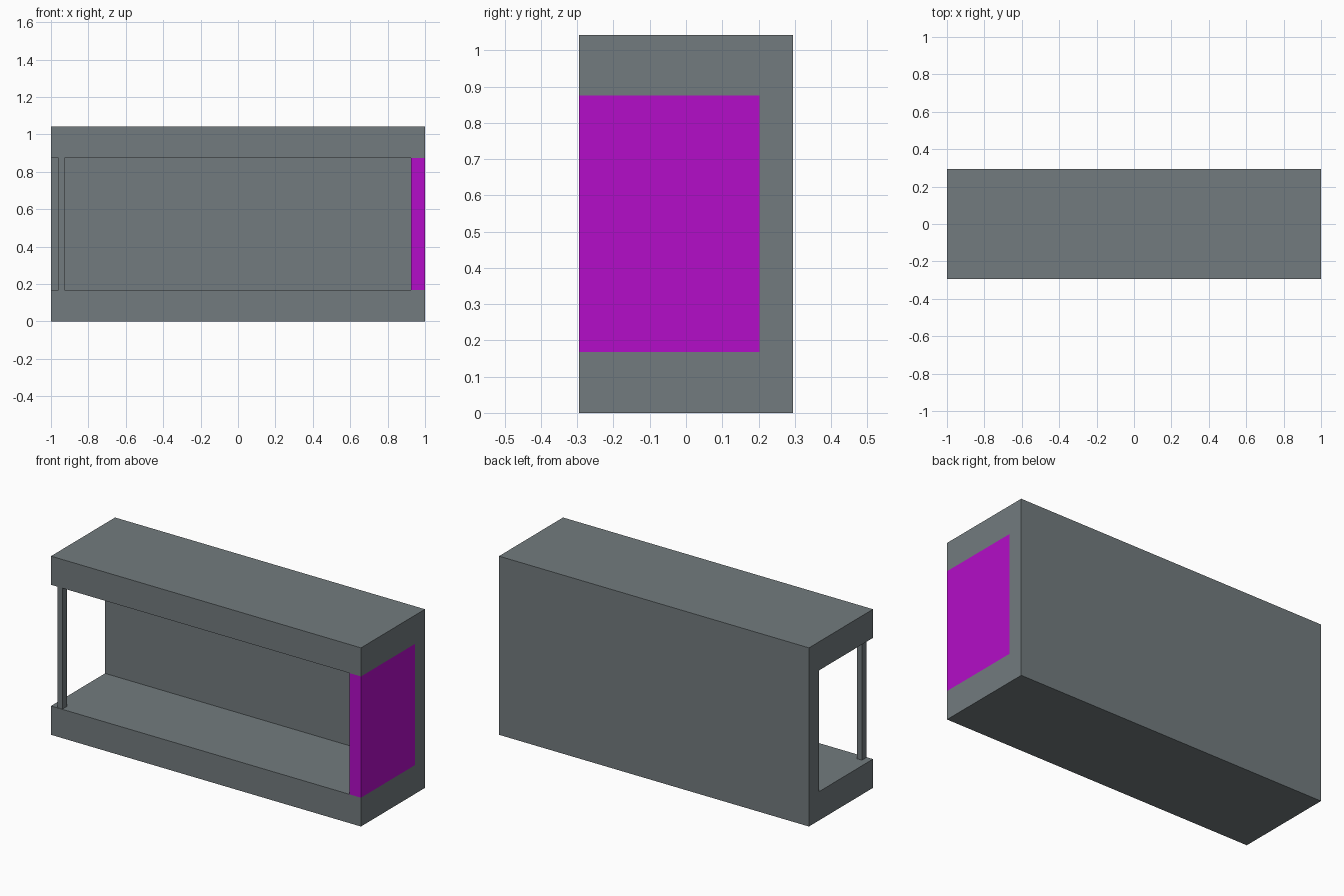
import bpy

if "Cube" in bpy.data.objects:
    bpy.data.objects.remove(bpy.data.objects["Cube"])

def material(name, rgb):
    m = bpy.data.materials.new(name)
    m.diffuse_color = (*rgb, 1)
    m.use_nodes = True
    m.node_tree.nodes["Principled BSDF"].inputs["Base Color"].default_value = m.diffuse_color
    return m

GREY = material("slate grey", (0.17, 0.198, 0.209))
MAGENTA = material("magenta", (0.456, 0.004, 0.578))

def box(name, x, y, z, mat):
    """Box from (min, max) ranges on each axis."""
    bpy.ops.mesh.primitive_cube_add(size=1, location=[sum(r) / 2 for r in (x, y, z)])
    o = bpy.context.object
    o.name = name
    o.scale = [r[1] - r[0] for r in (x, y, z)]
    bpy.ops.object.transform_apply(location=False, rotation=False, scale=True)
    o.data.materials.append(mat)
    return o

W, D, H = 1.0, 0.295, 1.042       # half width, half depth, height
LOW, HIGH, WALL = 0.168, 0.875, 0.203

# Full-height back wall
box("back_wall", (-W, W), (WALL, D), (0, H), GREY)
# Base and roof slabs
box("base_slab", (-W, W), (-D, WALL), (0, LOW), GREY)
box("roof_slab", (-W, W), (-D, WALL), (HIGH, H), GREY)
# Coloured panel closing the right end
box("end_panel", (0.925, W), (-D, WALL), (LOW, HIGH), MAGENTA)
# Slim post at the open left front corner
box("corner_post", (-0.96, -0.928), (-0.292, -0.25), (LOW, HIGH), GREY)
